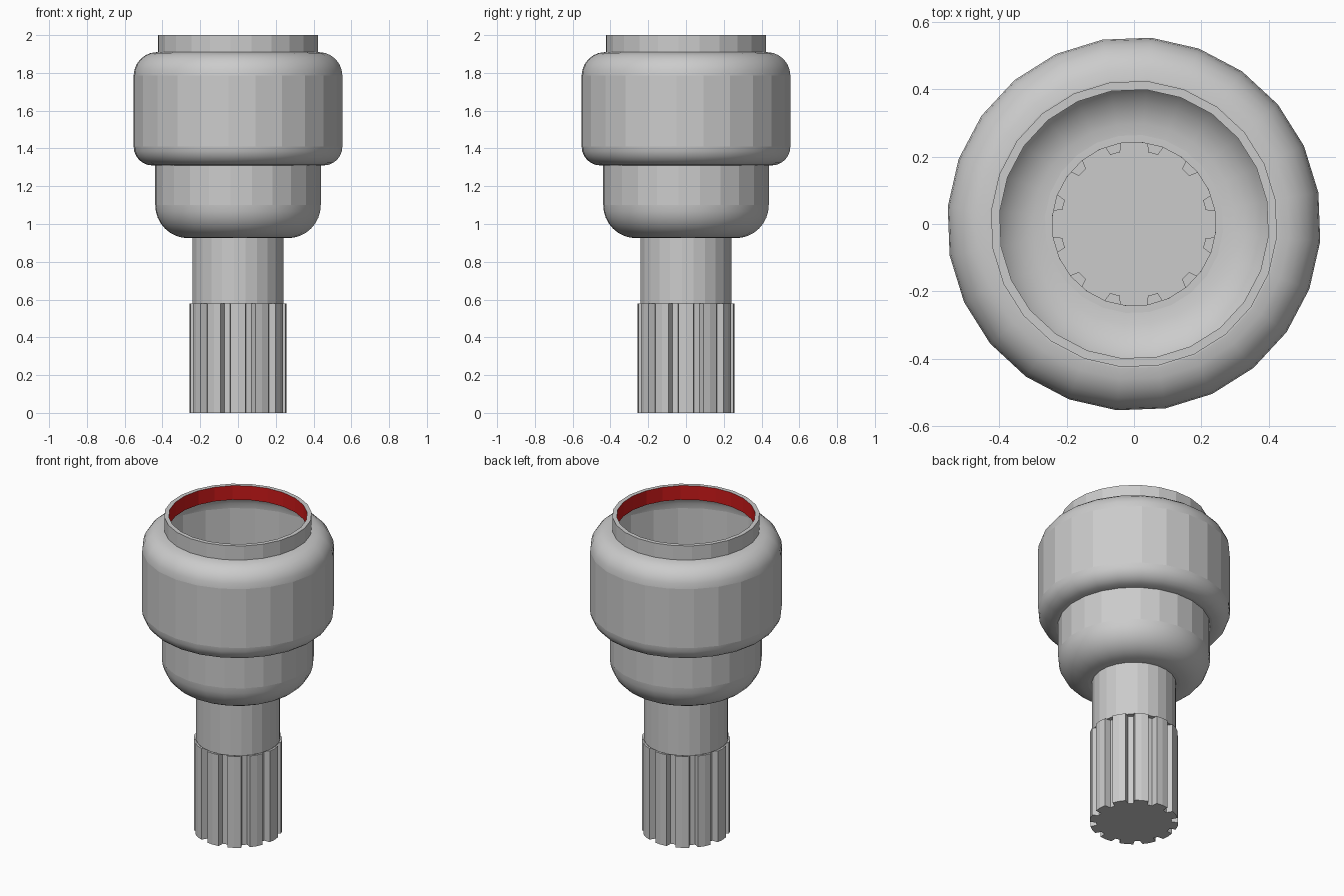
import bpy, bmesh
from math import cos, sin, radians, pi

if "Cube" in bpy.data.objects:
    bpy.data.objects.remove(bpy.data.objects["Cube"])

SIDES = 24
OFFSET = radians(9.7)


def arc(cr, cz, rad, a0, a1, n=6):
    """Points (radius, height) along a fillet."""
    pts = []
    for i in range(n + 1):
        a = radians(a0 + (a1 - a0) * i / n)
        pts.append((cr + rad * cos(a), cz + rad * sin(a)))
    return pts


def finish(name, bm):
    me = bpy.data.meshes.new(name)
    bm.to_mesh(me)
    bm.free()
    ob = bpy.data.objects.new(name, me)
    bpy.context.collection.objects.link(ob)
    return ob


def ring(bm, r, z):
    return [bm.verts.new((r * cos(OFFSET + 2 * pi * i / SIDES),
                          r * sin(OFFSET + 2 * pi * i / SIDES), z))
            for i in range(SIDES)]


def bridge(bm, a, b, smooth=False):
    n = len(a)
    for i in range(n):
        f = bm.faces.new((a[i], a[(i + 1) % n], b[(i + 1) % n], b[i]))
        f.smooth = smooth


def lathe(name, profile):
    """Revolve an upward profile; rounded parts smooth, straight walls faceted."""
    bm = bmesh.new()
    rings = [ring(bm, r, z) for r, z in profile]
    for (p, q, a, b) in zip(profile, profile[1:], rings, rings[1:]):
        straight = abs(p[0] - q[0]) < 1e-5 or abs(p[1] - q[1]) < 1e-5
        bridge(bm, a, b, smooth=not straight)
    return finish(name, bm)


# Hollow upper shaft
lathe("shaft", [(0.243, 0.58), (0.243, 0.925)])

# Lower cup with rounded bottom
lathe("lower_cup", [(0.243, 0.925)] + arc(0.265, 1.1, 0.175, -90, 0, 8)
      + [(0.44, 1.31)])

# Wide housing with rounded shoulders
lathe("housing", [(0.44, 1.31)] + arc(0.455, 1.41, 0.1, -90, 0)
      + arc(0.43, 1.785, 0.125, 0, 90))

# Collar outer wall and rim
lathe("collar", [(0.43, 1.91), (0.426, 1.91), (0.426, 2.0), (0.40, 2.0)])

# Red band inside the collar
band = lathe("collar_lining", [(0.40, 2.0), (0.40, 1.91)])
red = bpy.data.materials.new("red_lining")
red.diffuse_color = (0.6, 0.01, 0.01, 1)
red.use_nodes = True
red.node_tree.nodes["Principled BSDF"].inputs["Base Color"].default_value = red.diffuse_color
band.data.materials.append(red)

# Splined shaft end: twelve teeth separated by grooves
bm = bmesh.new()
tooth = [(-9, 0.255), (0, 0.256), (9, 0.255), (11, 0.217), (19, 0.217)]
section = [(radians(30 * k + a), r) for k in range(12) for a, r in tooth]
bottom = [bm.verts.new((r * cos(a), r * sin(a), 0)) for a, r in section]
top = [bm.verts.new((r * cos(a), r * sin(a), 0.58)) for a, r in section]
inner = [bm.verts.new((0.243 * cos(a), 0.243 * sin(a), 0.58)) for a, r in section]
bridge(bm, bottom, top)
bridge(bm, top, inner)
bm.faces.new(bottom[::-1])
finish("splined_end", bm)
